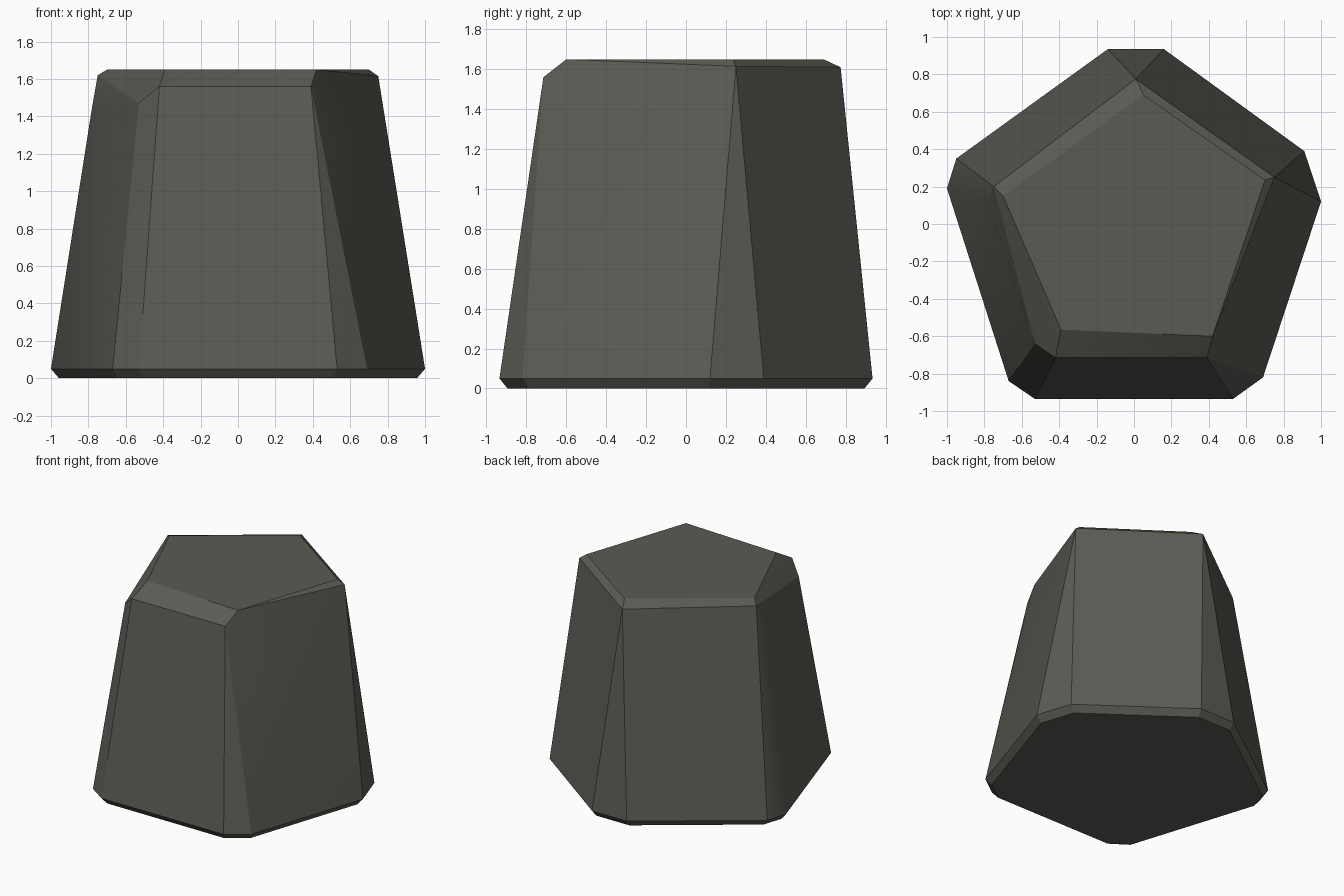
import bpy, bmesh, math

if "Cube" in bpy.data.objects:
    bpy.data.objects.remove(bpy.data.objects["Cube"])

# One dark grey stone colour
stone = bpy.data.materials.new("dark_stone_grey")
stone.diffuse_color = (0.105, 0.105, 0.09, 1)
stone.use_nodes = True
stone.node_tree.nodes["Principled BSDF"].inputs["Base Color"].default_value = stone.diffuse_color

# Ten-sided foot outline: a pentagon with cut corners
foot = [(-0.53, -0.935), (0.53, -0.935), (0.69, -0.82), (1.0, 0.12), (0.91, 0.39),
        (0.16, 0.935), (-0.14, 0.935), (-0.95, 0.35), (-1.0, 0.19), (-0.67, -0.84)]

# Top of the walls, where the uneven worn chamfers begin
shoulder = [(-0.42, -0.715, 1.56), (0.39, -0.715, 1.56),
            (0.55, -0.63, 1.12), (0.74, 0.07, 1.33), (0.75, 0.25, 1.615),
            (0.01, 0.775, 1.61), (-0.75, 0.20, 1.62),
            (-0.78, 0.12, 1.45), (-0.53, -0.64, 1.47)]

# Flat five-sided top
crown = [(-0.39, -0.565), (0.42, -0.60), (0.70, 0.235), (0.05, 0.69), (-0.70, 0.15)]

# Wrap the outlines in a faceted solid
bm = bmesh.new()
for x, y in foot:
    bm.verts.new((x * 0.957, y * 0.957, 0))
    bm.verts.new((x, y, 0.05))
for p in shoulder:
    bm.verts.new(p)
for x, y in crown:
    bm.verts.new((x, y, 1.65))
result = bmesh.ops.convex_hull(bm, input=bm.verts[:])
loose = [v for v in bm.verts if not v.link_faces]
if loose:
    bmesh.ops.delete(bm, geom=loose, context='VERTS')
bmesh.ops.dissolve_limit(bm, angle_limit=math.radians(1.0), verts=bm.verts[:], edges=bm.edges[:])
bmesh.ops.recalc_face_normals(bm, faces=bm.faces[:])

mesh = bpy.data.meshes.new("stone_block")
bm.to_mesh(mesh)
bm.free()
mesh.materials.append(stone)
block = bpy.data.objects.new("stone_block", mesh)
bpy.context.collection.objects.link(block)

# Soften only the shallow wall creases
bpy.context.view_layer.objects.active = block
block.select_set(True)
bpy.ops.object.shade_smooth_by_angle(angle=math.radians(20))
